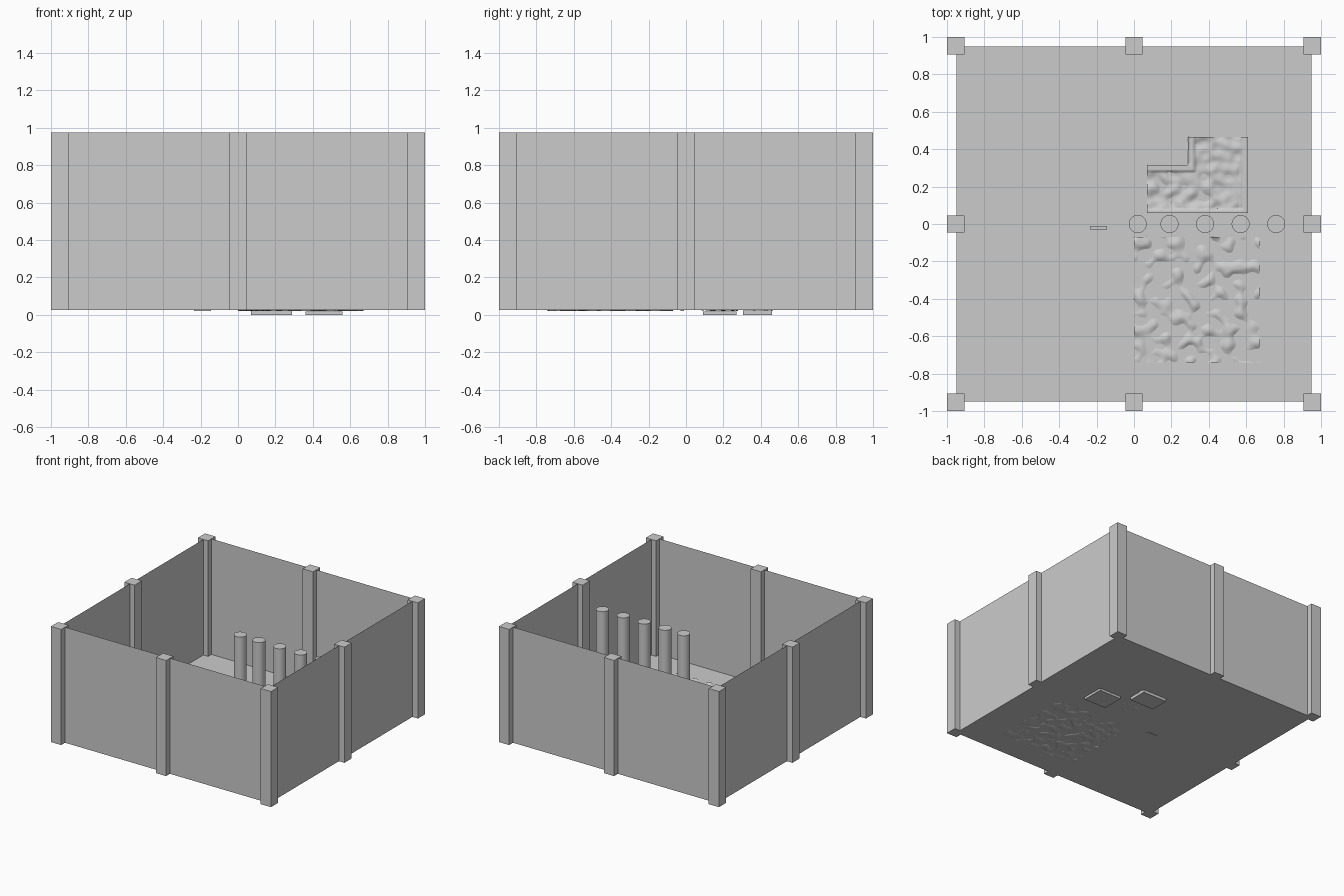
import bpy, bmesh, math
from mathutils import Vector, noise

if "Cube" in bpy.data.objects:
    bpy.data.objects.remove(bpy.data.objects["Cube"], do_unlink=True)

BASE, TOP, EDGE = 0.025, 0.975, 0.95
COLUMN_TOP = 0.80

grey = bpy.data.materials.new("stone grey")
grey.use_nodes = True
grey.diffuse_color = (0.6, 0.6, 0.6, 1)
grey.node_tree.nodes["Principled BSDF"].inputs["Base Color"].default_value = (0.6, 0.6, 0.6, 1)


def finish(name, bm):
    mesh = bpy.data.meshes.new(name)
    bm.to_mesh(mesh)
    bm.free()
    mesh.materials.append(grey)
    obj = bpy.data.objects.new(name, mesh)
    bpy.context.collection.objects.link(obj)
    return obj


def box(name, x0, x1, y0, y1, z0, z1):
    bm = bmesh.new()
    bmesh.ops.create_cube(bm, size=1)
    for v in bm.verts:
        v.co = (x0 + (v.co.x + 0.5) * (x1 - x0),
                y0 + (v.co.y + 0.5) * (y1 - y0),
                z0 + (v.co.z + 0.5) * (z1 - z0))
    return finish(name, bm)


def sheet(name, corners):
    bm = bmesh.new()
    bm.faces.new([bm.verts.new(c) for c in corners])
    return finish(name, bm)


def relief(name, x0, x1, y0, y1, n, height, keep=None):
    """Uneven ground patch whose height is a rule of x and y."""
    bm = bmesh.new()
    bmesh.ops.create_grid(bm, x_segments=n, y_segments=n, size=0.5)
    for v in bm.verts:
        x = x0 + (v.co.x + 0.5) * (x1 - x0)
        y = y0 + (v.co.y + 0.5) * (y1 - y0)
        v.co = (x, y, BASE + height(x, y))
    if keep:
        gone = [f for f in bm.faces if not keep(*f.calc_center_median()[:2])]
        bmesh.ops.delete(bm, geom=gone, context='FACES')
    obj = finish(name, bm)
    for p in obj.data.polygons:
        p.use_smooth = True
    return obj


# Floor and thin enclosure walls
e = EDGE
sheet("floor", [(-e, -e, BASE), (e, -e, BASE), (e, e, BASE), (-e, e, BASE)])
ring = [(-e, -e), (e, -e), (e, e), (-e, e)]
for i, side in enumerate(("front", "left", "back", "right")):
    a, b = ring[i], ring[(i + 1) % 4]
    sheet(side + "_wall", [(*a, BASE), (*b, BASE), (*b, TOP), (*a, TOP)])

# Square posts at corners and wall middles
H = 0.0465
for ix in (-1, 0, 1):
    for iy in (-1, 0, 1):
        if ix or iy:
            cx, cy = ix * (1 - H), iy * (1 - H)
            box("wall_post", cx - H, cx + H, cy - H, cy + H, BASE, TOP)

# Row of round columns
for x in (0.02, 0.19, 0.38, 0.57, 0.76):
    bm = bmesh.new()
    bmesh.ops.create_cone(bm, cap_ends=True, segments=32, radius1=0.048,
                          radius2=0.048, depth=COLUMN_TOP - BASE)
    bmesh.ops.translate(bm, verts=bm.verts, vec=(x, 0, (COLUMN_TOP + BASE) / 2))
    for f in bm.faces:
        f.smooth = abs(f.normal.z) < 0.5
    col = finish("column", bm)
    for ed in col.data.edges:
        va, vb = (col.data.vertices[k].co.z for k in ed.vertices)
        ed.use_edge_sharp = abs(va - vb) < 1e-4


# Rough ground patch at the front
def rough(x, y):
    h = 0.03 * noise.noise(Vector((x * 15, y * 15, 3.0)))
    return max(-0.004, min(0.015, h))


relief("rough_ground", 0.0, 0.67, -0.74, -0.07, 60, rough)


# Notched ruin footprint behind the columns, with low rims
def in_ruin(x, y):
    return not (x < 0.29 and y > 0.315)


def ruin(x, y):
    rim = (y < 0.08 or x > 0.58 or (x < 0.32 and 0.285 < y < 0.315)
           or (0.29 < x < 0.32 and y > 0.285))
    h = 0.006 + 0.018 * noise.noise(Vector((x * 18, y * 18, 8.0)))
    return 0.022 if rim else max(-0.003, h)


relief("ruin_ground", 0.07, 0.61, 0.06, 0.465, 54, ruin, in_ruin)

# Shallow footings under the floor
box("notch_footing", 0.07, 0.29, 0.305, 0.46, 0.0, BASE - 0.002)
box("room_footing", 0.36, 0.56, 0.09, 0.27, 0.0, BASE - 0.006)

# Small slab set through the floor
box("small_slab", -0.235, -0.145, -0.03, -0.01, BASE - 0.003, BASE + 0.02)
